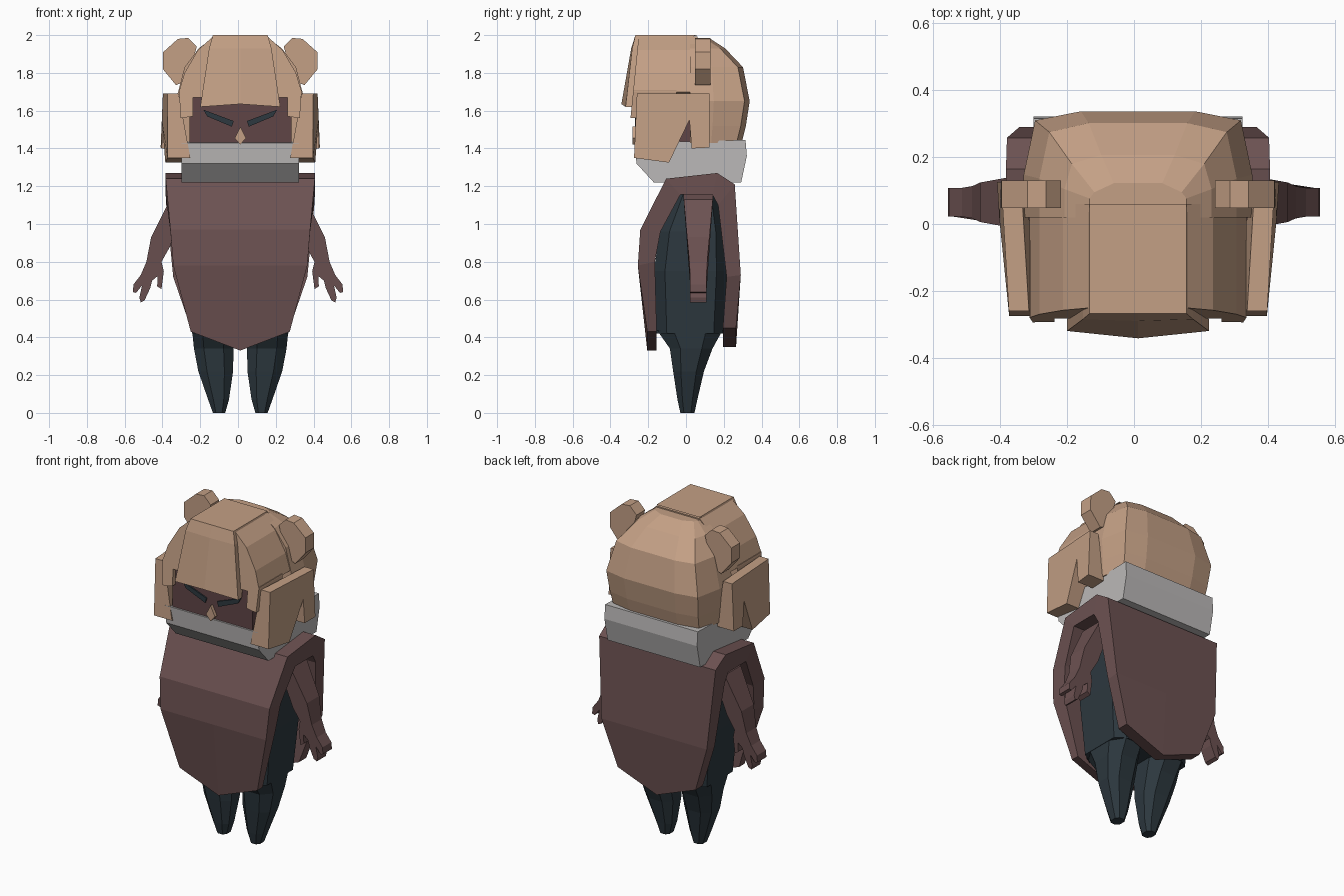
import bpy, bmesh

CX = 0.012  # the body sits slightly off centre


def material(name, rgb):
    m = bpy.data.materials.new(name)
    m.diffuse_color = (*rgb, 1)
    return m


TAN = material("tan hair", (0.55, 0.35, 0.235))
MAUVE = material("mauve cloth", (0.15, 0.083, 0.083))
FACE = material("dark mauve skin", (0.118, 0.06, 0.062))
DARK = material("blue black", (0.026, 0.040, 0.050))
GREY = material("collar grey", (0.50, 0.485, 0.48))


def loft(name, rings, mat, side=1, cx=CX):
    """Skin closed rings of (x, y, z) points; side=-1 mirrors in x."""
    bm = bmesh.new()
    vs = [[bm.verts.new((cx + side * x, y, z)) for x, y, z in r] for r in rings]
    n = len(vs[0])
    for a, b in zip(vs, vs[1:]):
        for i in range(n):
            j = (i + 1) % n
            bm.faces.new((a[i], a[j], b[j], b[i]))
    bm.faces.new(vs[0][::-1])
    bm.faces.new(vs[-1])
    bmesh.ops.recalc_face_normals(bm, faces=bm.faces)
    me = bpy.data.meshes.new(name)
    bm.to_mesh(me)
    bm.free()
    me.materials.append(mat)
    ob = bpy.data.objects.new(name, me)
    bpy.context.collection.objects.link(ob)
    return ob


def pair(name, rings, mat, cx=CX):
    loft(name + "_right", rings, mat, 1, cx)
    loft(name + "_left", rings, mat, -1, cx)


def slab_xz(pts, front, back):
    """Front-view outline given depth by two functions of z."""
    return [[(x, f(z), z) for x, z in pts] for f in (front, back)]


def sym(half):
    """Mirror a half outline of (x, z) into a closed one."""
    return half + [(-x, z) for x, z in reversed(half)]


def chamfer_ring(x0, x1, y0, y1, z, c=0.25):
    dx, dy = (x1 - x0) * c, (y1 - y0) * c
    return [(x0 + dx, y0, z), (x1 - dx, y0, z), (x1, y0 + dy, z), (x1, y1 - dy, z),
            (x1 - dx, y1, z), (x0 + dx, y1, z), (x0, y1 - dy, z), (x0, y0 + dy, z)]


# legs and torso
pair("leg", [chamfer_ring(*r) for r in [
    (0.08, 0.145, -0.03, 0.045, 0.0), (0.06, 0.17, -0.045, 0.06, 0.07),
    (0.038, 0.222, -0.068, 0.095, 0.22), (0.036, 0.245, -0.085, 0.14, 0.34),
    (0.036, 0.255, -0.155, 0.195, 0.44)]], DARK)
loft("torso", [chamfer_ring(-w, w, y0, y1, z, 0.15) for w, y0, y1, z in [
    (0.255, -0.155, 0.2, 0.42), (0.285, -0.17, 0.22, 0.75),
    (0.285, -0.14, 0.21, 0.96), (0.25, -0.04, 0.16, 1.17)]], DARK)

# poncho: one thick strip running over the shoulders, pointed at both hems
strip = []
for yo, zo, yi, zi, w, drop in [
        (-0.205, 0.43, -0.155, 0.43, 0.262, 0.10),
        (-0.255, 0.78, -0.165, 0.80, 0.355, 0),
        (-0.242, 0.97, -0.135, 0.96, 0.370, 0),
        (-0.105, 1.24, -0.03, 1.155, 0.395, 0),
        (0.165, 1.27, 0.14, 1.155, 0.395, 0),
        (0.258, 1.21, 0.17, 1.10, 0.392, 0),
        (0.29, 0.73, 0.215, 0.72, 0.355, 0),
        (0.265, 0.45, 0.195, 0.45, 0.262, 0.10)]:
    strip.append([(-w, yo, zo), (0, yo, zo - drop), (w, yo, zo),
                  (w, yi, zi), (0, yi, zi - drop), (-w, yi, zi)])
loft("poncho", strip, MAUVE)

# arms with three-fingered hands, thicker towards the shoulder
arm = [(0.27, 1.10), (0.30, 1.16), (0.36, 1.13), (0.41, 1.03), (0.46, 0.93),
       (0.485, 0.80), (0.515, 0.73), (0.553, 0.68), (0.557, 0.64), (0.54, 0.635),
       (0.508, 0.675), (0.522, 0.61), (0.515, 0.585), (0.495, 0.595),
       (0.465, 0.66), (0.455, 0.70), (0.425, 0.725), (0.428, 0.67), (0.405, 0.655),
       (0.393, 0.75), (0.405, 0.80), (0.36, 0.88), (0.33, 0.97)]
half = lambda z: 0.042 + max(0, z - 0.75) * 0.09
pair("arm", slab_xz(arm, lambda z: 0.064 - half(z), lambda z: 0.066 + half(z)), MAUVE, 0)

# collar
side_profile = [(-0.17, 1.22), (-0.262, 1.32), (-0.272, 1.43), (0.315, 1.445),
                (0.322, 1.36), (0.292, 1.22)]
loft("collar", [[(x, y, z) for y, z in side_profile] for x in (-0.312, 0.312)], GREY)

# head, eyes and nose
head = sym([(0.27, 1.40), (0.27, 1.75)])
loft("head", slab_xz(head, lambda z: -0.262, lambda z: 0.2), FACE)
eye = [(0.035, 1.545), (0.045, 1.515), (0.175, 1.57), (0.195, 1.605)]
pair("eye", slab_xz(eye, lambda z: -0.27, lambda z: -0.261), DARK)
nose = [(0, 1.42), (0.03, 1.455), (0, 1.515), (-0.03, 1.455)]
loft("nose", slab_xz(nose, lambda z: -0.282, lambda z: -0.255), TAN)

# back of the hair: half rings stacked up into a dome
dome = []
for z, w, yb in [(1.43, 0.32, 0.303), (1.52, 0.33, 0.325), (1.65, 0.342, 0.345),
                 (1.83, 0.295, 0.31), (1.93, 0.22, 0.215), (1.985, 0.145, 0.13)]:
    h = [(w, 0.02), (w, 0.05 + (yb - 0.05) * 0.33), (0.9 * w, yb - 0.035), (0.5 * w, yb - 0.008)]
    dome.append([(x, y, z) for x, y in h] + [(-x, y, z) for x, y in reversed(h)])
loft("back_hair", dome, TAN)

# front of the hair: arched cap, side strands and fringe
cap = sym([(0.285, 1.67), (0.325, 1.70), (0.295, 1.80), (0.225, 1.92), (0.145, 1.992)])
front = lambda z: -0.25 - (2.0 - z) * 0.1
loft("hair_cap", slab_xz(cap, front, lambda z: 0.06), TAN)
strand = [(0.25, 1.57), (0.315, 1.56), (0.325, 1.71), (0.25, 1.71)]
pair("side_strand", slab_xz(strand, front, lambda z: -0.05), TAN)
fringe = []
for z, w, y0, y1, dy, dz in [(2.0, 0.145, -0.268, 0.06, 0.0, 0.0),
                             (1.93, 0.165, -0.285, -0.15, 0.005, 0.0),
                             (1.62, 0.212, -0.32, -0.285, 0.022, 0.015)]:
    fringe.append([(-w, y0, z), (0, y0 - dy, z + dz), (w, y0, z),
                   (w, y1, z), (0, y1 - dy, z + dz), (-w, y1, z)])
loft("fringe", fringe, TAN)

# hanging side locks with a notch, flaring inwards at the bottom
lock = [(-0.26, 1.69), (-0.275, 1.35), (-0.09, 1.325), (0.018, 1.55),
        (0.03, 1.40), (0.125, 1.405), (0.125, 1.69)]
outer = lambda y, z: 0.402 + 0.06 * y + (0.012 if y > 0 and z < 1.6 else 0)
inner = lambda y, z: outer(y, z) - 0.06 - (1.69 - z) * 0.18
pair("side_lock", [[(f(y, z), y, z) for y, z in lock] for f in (outer, inner)], TAN)

# hair buns
bun = [(0.23, 1.94), (0.275, 1.985), (0.33, 1.98), (0.408, 1.91),
       (0.41, 1.82), (0.34, 1.735), (0.28, 1.76)]
pair("hair_bun", slab_xz(bun, lambda z: 0.048, lambda z: 0.13), TAN)
